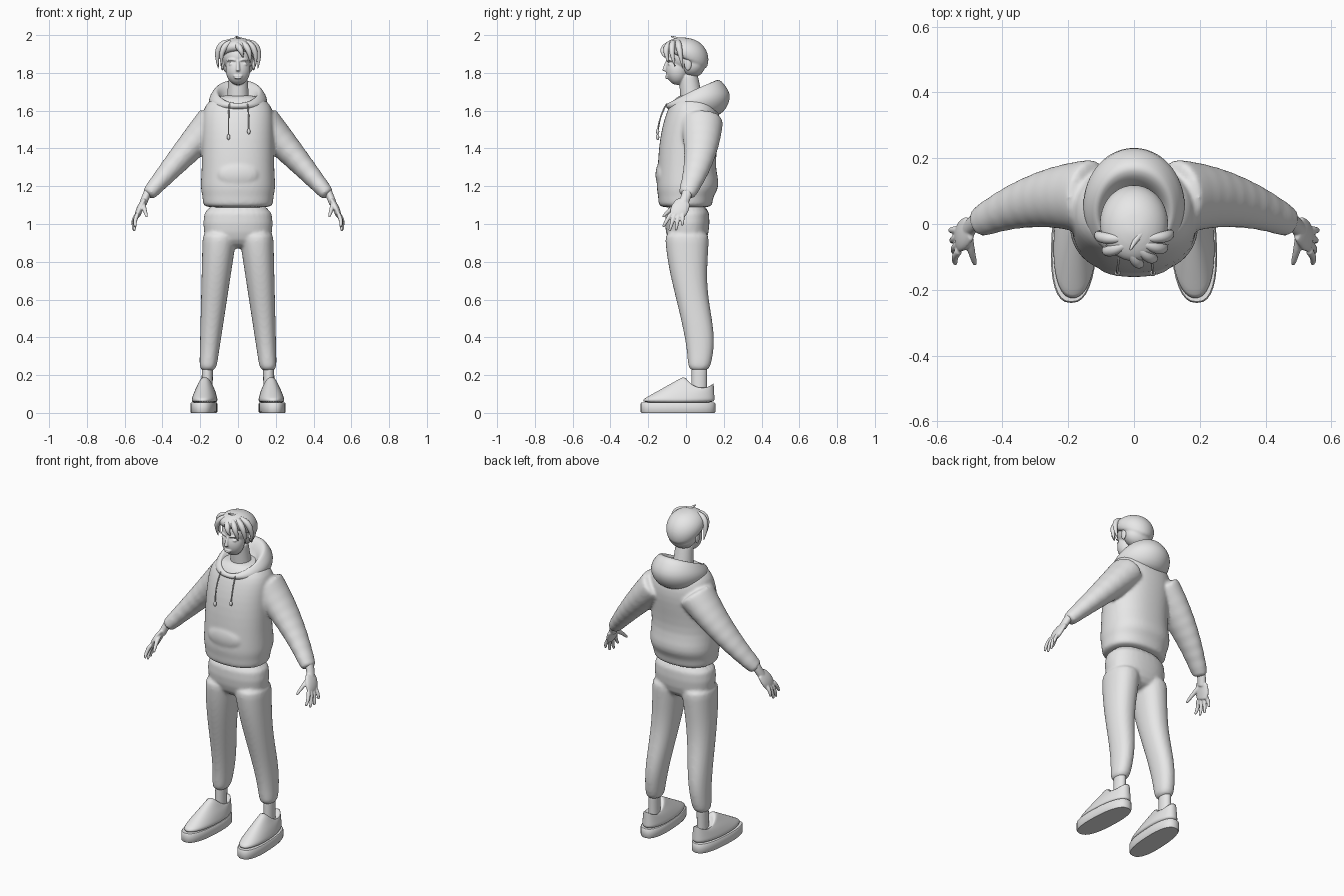
import bpy, bmesh
from math import sin, cos, pi, radians, copysign
from mathutils import Vector

cube = bpy.data.objects.get("Cube")
if cube:
    bpy.data.objects.remove(cube, do_unlink=True)

grey = bpy.data.materials.new("light grey")
grey.use_nodes = True
grey.diffuse_color = (.8, .8, .8, 1)
grey.node_tree.nodes["Principled BSDF"].inputs["Base Color"].default_value = grey.diffuse_color


def mix(start, end, t):
    return start + (end - start) * t


def ring(width, front, back, z, back_z=None, x=0, sag=0, power=2, shear=0, count=32):
    """Horizontal superellipse; it may tilt to the back and sag at the sides."""
    points = []
    for i in range(count):
        c, s = cos(2 * pi * i / count), sin(2 * pi * i / count)
        across = copysign(abs(c) ** (2 / power), c)
        along = (copysign(abs(s) ** (2 / power), s) + 1) / 2
        y = mix(front, back, along)
        height = mix(z, z if back_z is None else back_z, along) - sag * c * c
        points.append(Vector((x + width * across - shear * y, y, height)))
    return points


def ellipsoid(centre, radii, steps=10):
    """Stack of rings forming a rounded lump."""
    (x, y, z), (rx, ry, rz) = centre, radii
    rings = []
    for i in range(steps + 1):
        a = mix(radians(-80), radians(80), i / steps)
        rings.append(ring(width=rx * cos(a), front=y - ry * cos(a), back=y + ry * cos(a),
                          z=z + rz * sin(a), x=x))
    return rings


def tube(start, bend, end, thick, thin, belly=0, flat=1, ripple=0, steps=8, count=16):
    """Tapered tube through three points; flat widens it along y."""
    start, bend, end = Vector(start), Vector(bend), Vector(end)
    control = bend * 2 - (start + end) / 2
    rings = []
    for i in range(steps + 1):
        t = i / steps
        first, second = start.lerp(control, t), control.lerp(end, t)
        along = (second - first).normalized()
        side = Vector((0, 1, 0)) - along * along.y
        if side.length < .2:
            side = Vector((1, 0, 0)) - along * along.x
        side.normalize()
        up = along.cross(side)
        radius = mix(thick, thin, t) + belly * sin(pi * t)
        radius *= 1 + ripple * t * cos(pi * i)
        centre = first.lerp(second, t)
        rings.append([centre + up * radius * cos(2 * pi * k / count)
                      + side * radius * flat * sin(2 * pi * k / count) for k in range(count)])
    return rings


def flipped(rings):
    return [[Vector((-p.x, p.y, p.z)) for p in points] for points in rings]


def build(name, lofts, mirror=False, voxel=0, relax=0, rounded=True):
    """Skin every list of rings, then mirror, round, fuse and relax."""
    bm = bmesh.new()
    for rings in lofts:
        rows = [[bm.verts.new(p) for p in points] for points in rings]
        for low, high in zip(rows, rows[1:]):
            for k in range(len(low)):
                bm.faces.new((low[k - 1], low[k], high[k], high[k - 1]))
        bm.faces.new(rows[0][::-1])
        bm.faces.new(rows[-1])
    bmesh.ops.recalc_face_normals(bm, faces=bm.faces)
    for face in bm.faces:
        face.smooth = True
    mesh = bpy.data.meshes.new(name)
    bm.to_mesh(mesh)
    bm.free()
    mesh.materials.append(grey)
    part = bpy.data.objects.new(name, mesh)
    bpy.context.scene.collection.objects.link(part)
    if mirror:
        part.modifiers.new("mirror", 'MIRROR').use_mirror_merge = False
    if rounded:
        part.modifiers.new("rounding", 'SUBSURF').levels = 1
        part.modifiers["rounding"].render_levels = 1
    if voxel:
        fuse = part.modifiers.new("fuse", 'REMESH')
        fuse.mode, fuse.voxel_size, fuse.use_smooth_shade = 'VOXEL', voxel, True
        smooth = part.modifiers.new("relax", 'SMOOTH')
        smooth.factor, smooth.iterations = .5, relax
    return part


# Hooded top: body, pocket and sleeves fused
body = [
    ring(width=.17, front=-.13, back=.13, z=1.085, power=2.3),
    ring(width=.187, front=-.147, back=.14, z=1.1, power=2.3),
    ring(width=.188, front=-.147, back=.145, z=1.15, power=2.3),
    ring(width=.198, front=-.156, back=.17, z=1.18, power=2.3),
    ring(width=.197, front=-.155, back=.175, z=1.23, power=2.3),
    ring(width=.192, front=-.15, back=.155, z=1.3, power=2.3),
    ring(width=.192, front=-.145, back=.165, z=1.4, power=2.3),
    ring(width=.192, front=-.13, back=.18, z=1.5, power=2.3),
    ring(width=.19, front=-.11, back=.18, z=1.57, power=2.3),
    ring(width=.178, front=-.09, back=.165, z=1.625, power=2.3),
    ring(width=.14, front=-.06, back=.14, z=1.665, power=2.3),
    ring(width=.07, front=-.03, back=.11, z=1.685, power=2.3),
]
pocket = ellipsoid(centre=(0, -.13, 1.26), radii=(.11, .032, .07))
sleeve = tube(start=(.12, .08, 1.55), bend=(.3, .07, 1.355), end=(.48, 0, 1.15),
              thick=.1, thin=.038, flat=1.2, ripple=.05, steps=18)
build("hooded_top", [body, pocket, sleeve, flipped(sleeve)], voxel=.009, relax=5)

# Hood hanging at the back, open towards the neck
hood = [
    ring(width=.13, front=-.085, back=.15, z=1.6, back_z=1.56),
    ring(width=.152, front=-.105, back=.2, z=1.615, back_z=1.59, sag=-.02),
    ring(width=.157, front=-.11, back=.23, z=1.625, back_z=1.64, sag=-.02),
    ring(width=.148, front=-.105, back=.237, z=1.635, back_z=1.69, sag=-.02),
    ring(width=.13, front=-.095, back=.205, z=1.64, back_z=1.74, sag=-.015),
    ring(width=.115, front=-.09, back=.175, z=1.64, back_z=1.77, sag=-.01),
    ring(width=.1, front=-.08, back=.145, z=1.63, back_z=1.755),
    ring(width=.088, front=-.07, back=.12, z=1.615, back_z=1.72),
    ring(width=.075, front=-.06, back=.1, z=1.6, back_z=1.66),
]
build("hood", [hood])

# Drawstrings with knotted ends
cords = []
for x, bottom in ((-.05, 1.46), (.057, 1.49)):
    cords.append(tube(start=(x * .9, -.1, 1.64), bend=(x, -.136, 1.56), end=(x, -.15, bottom),
                      thick=.004, thin=.004, count=8))
    cords.append(ellipsoid(centre=(x, -.15, bottom), radii=(.009, .009, .016), steps=6))
build("drawstrings", cords)

# Trousers: hips and both legs fused
hips = [
    ring(width=.18, front=-.11, back=.125, z=1.12, power=2.3),
    ring(width=.188, front=-.115, back=.127, z=1, power=2.3),
    ring(width=.175, front=-.1, back=.115, z=.91, power=2.3),
    ring(width=.11, front=-.05, back=.07, z=.87, power=2.3),
]
leg = []
for i in range(13):
    t = i / 12
    leg.append(ring(width=mix(.093, .044, t), front=mix(-.112, .012, t * t * (3 - 2 * t)),
                    back=.122 - sin(2 * pi * t) * t * .035, z=mix(.97, .215, t),
                    x=mix(.094, .161, t), power=2.2))
build("trousers", [hips, leg, flipped(leg)], voxel=.009, relax=5)

# Ankles
ankle = tube(start=(.163, .07, .08), bend=(.163, .07, .16), end=(.162, .072, .25),
             thick=.03, thin=.03, flat=1.4)
build("ankles", [ankle], mirror=True)

# Shoes: flat soles, and uppers rising to a low collar
edge = [ring(width=.07 - inset, front=inset - .24, back=.155 - inset, z=z, x=.179, shear=.05, power=2.5)
        for inset, z in ((.004, 0), (0, .006), (0, .05), (.004, .055))]
soles = build("soles", [edge], mirror=True, rounded=False)
upper = [ring(width=.066, front=-.23, back=.15, z=.05, x=.175, shear=.05)]
for i in range(8):
    t = i / 7
    upper.append(ring(width=mix(.068, .04, t), front=mix(-.232, 0, t), back=.152 - t * .006,
                      z=mix(.07, .2, t), back_z=mix(.07, .165, t), x=.175, shear=.05,
                      sag=t * t * .045, power=2.3))
upper.append(ring(width=.03, front=.02, back=.125, z=.13, back_z=.11, x=.175, shear=.05))
build("shoe_uppers", [upper], mirror=True)

# Hands: wrist, palm, four fingers and a thumb fused
hand = [tube(start=(.472, .01, 1.18), bend=(.49, -.002, 1.14), end=(.505, -.02, 1.1),
             thick=.022, thin=.02, flat=1.3),
        tube(start=(.497, -.01, 1.125), bend=(.52, -.033, 1.08), end=(.533, -.05, 1.04),
             thick=.014, thin=.014, belly=.004, flat=2.7)]
for i in range(4):
    knuckle = Vector((.53, -.08 + i * .021, 1.055))
    tip = Vector((.542 + i * .005, -.122 + i * .034, .96 + .012 * (i - 1.4) ** 2))
    hand.append(tube(start=knuckle, bend=knuckle.lerp(tip, .5) + Vector((.008, 0, 0)), end=tip,
                     thick=.012, thin=.007, belly=.001))
hand.append(tube(start=(.505, -.015, 1.115), bend=(.497, -.07, 1.085), end=(.482, -.125, 1.035),
                 thick=.014, thin=.007, belly=.002))
build("hands", [*hand], mirror=True, voxel=.004, relax=3)

# Head: skull, jaw, neck and face features fused
head = [
    ellipsoid(centre=(0, -.005, 1.885), radii=(.083, .1, .085)),
    ellipsoid(centre=(0, -.046, 1.817), radii=(.066, .062, .082)),
    tube(start=(0, .04, 1.58), bend=(0, .025, 1.69), end=(0, .01, 1.8), thick=.066, thin=.05),
    tube(start=(0, -.096, 1.87), bend=(0, -.108, 1.84), end=(0, -.115, 1.808), thick=.006, thin=.012),
    ellipsoid(centre=(0, -.1, 1.784), radii=(.025, .01, .005)),
    ellipsoid(centre=(0, -.1, 1.773), radii=(.021, .011, .006)),
]
brow = tube(start=(.012, -.101, 1.864), bend=(.036, -.094, 1.871), end=(.06, -.073, 1.862),
            thick=.004, thin=.003, belly=.003)
eye = ellipsoid(centre=(.034, -.086, 1.846), radii=(.016, .011, .008))
ear = ellipsoid(centre=(.083, .01, 1.845), radii=(.009, .02, .034))
for feature in (brow, eye, ear):
    head += [feature, flipped(feature)]
build("head", head, voxel=.004, relax=3)

# Hair: domed crown over a closer nape layer
crown = []
for i in range(10):
    a = radians(mix(-30, 80, i / 9))
    crown.append(ring(width=.105 * cos(a), front=-.115 * cos(a), back=.12 * cos(a),
                      z=1.94 + .05 * sin(a), back_z=1.87 + .115 * sin(a)))
nape = ellipsoid(centre=(0, .035, 1.845), radii=(.086, .068, .07))
build("hair", [crown, nape], voxel=.006, relax=3)


def around(angle, reach, z):
    """Point on the hair outline, with the angle counted from the front."""
    a = radians(angle)
    return Vector((.105 * reach * sin(a), -.115 * reach * cos(a), z))


# Swept fringe, side locks and the tuft on top
locks = [tube(start=(.03, -.02, 1.97), bend=(.005, -.05, 1.982), end=(-.012, -.08, 1.995),
              thick=.014, thin=.003)]
for angle in (15, 38, 60, 82, -55, -80):
    sweep = copysign(40, angle)
    locks.append(tube(start=around(angle - sweep, .5, 1.965), bend=around(angle - sweep / 4, 1.02, 1.93),
                      end=around(angle, 1, 1.9 - .08 * abs(sin(radians(angle)))),
                      thick=.012, thin=.002, belly=.01))
build("hair_locks", locks)

# Crisp edges on the soles
bpy.ops.object.select_all(action='DESELECT')
soles.select_set(True)
bpy.context.view_layer.objects.active = soles
bpy.ops.object.shade_smooth_by_angle(angle=radians(40))
